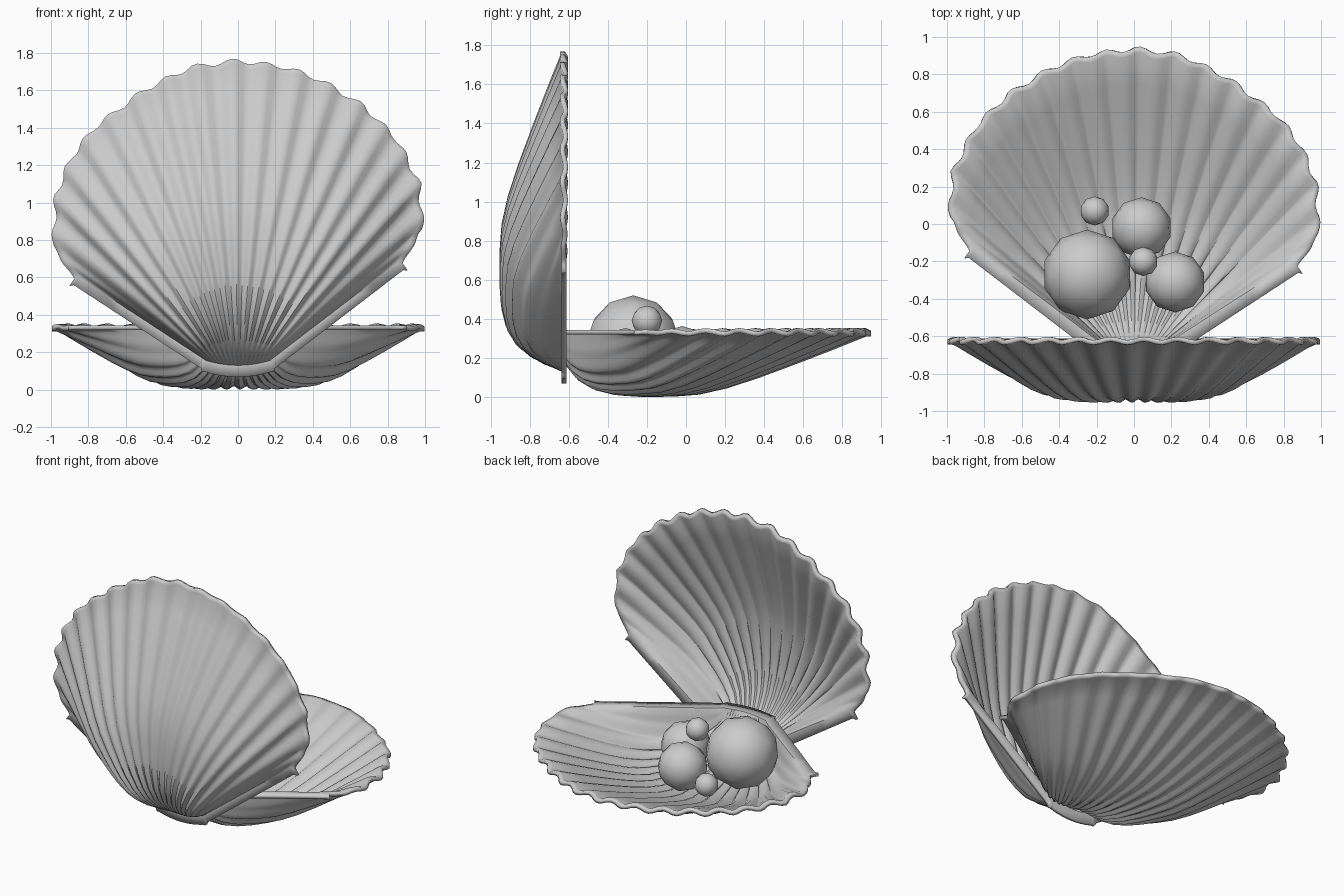
import bpy, math
from mathutils import Vector

if "Cube" in bpy.data.objects:
    bpy.data.objects.remove(bpy.data.objects["Cube"])

# Scalloped outer arc of one valve (x across, v away from the hinge)
ARC = [(-.85, .60), (-.965, .76), (-.95, 1.04), (-.87, 1.23), (-.75, 1.385), (-.49, 1.58),
       (-.25, 1.70), (0, 1.735), (.25, 1.70), (.44, 1.63), (.66, 1.495), (.83, 1.325),
       (.945, 1.1), (.965, .86), (.855, .68)]
# Depth of the bowl from hinge (t=0) to lip (t=1)
DEPTH = [(0, 0), (.025, .09), (.06, .165), (.11, .235), (.17, .28), (.24, .303), (.31, .31),
         (.39, .308), (.47, .298), (.56, .265), (.66, .212), (.78, .14), (.9, .065), (1, 0)]
RIBS, COLS = 19, 114
RIM = .025
ARC = [Vector(p) for p in ARC]


def arc_point(f):
    """Point at fraction f of the arc length."""
    seg = [(b - a).length for a, b in zip(ARC, ARC[1:])]
    d = f * sum(seg)
    for k, l in enumerate(seg):
        if d <= l or k == len(seg) - 1:
            return ARC[k].lerp(ARC[k + 1], min(d / l, 1))
        d -= l


def valve(name, place):
    """Ribbed bowl with a flat flange; place maps (x, v, depth) to the world."""
    rows = []
    last = len(DEPTH) - 1
    for j in range(-1, last + 2):
        t, depth = DEPTH[min(max(j, 0), last)]
        row = []
        for i in range(-1, COLS + 2):
            s = 2 * min(max(i, 0), COLS) / COLS - 1
            side = -1 if i < 0 else 1 if i > COLS else 0
            wave = math.cos(math.pi * RIBS * s) * (1 - abs(s) ** 10)
            outer = arc_point((s + 1) / 2)
            out = (outer - Vector((0, .8))).normalized()
            outer = outer + out * .013 * wave
            p = Vector((.17 * s, .13 + .025 * s * s)).lerp(outer, t)
            w = RIM + depth * (1 - abs(s) ** 5) + .009 * wave * min(1, t * 9)
            # flange around the bowl
            if j < 0:
                p += Vector((.02 * side, -.062))
            elif j > last:
                p += out * .025
            if side and j >= 0:
                p += Vector((.57 * side, -.82)) * .05
            row.append(place(p.x, p.y, w))
        rows.append(row)
    n = len(rows[0])
    verts = [v for r in rows for v in r]
    faces = [(a, a + 1, a + n + 1, a + n)
             for j in range(len(rows) - 1) for a in range(j * n, j * n + n - 1)]
    me = bpy.data.meshes.new(name)
    me.from_pydata(verts, [], faces)
    ob = bpy.data.objects.new(name, me)
    bpy.context.collection.objects.link(ob)
    sol = ob.modifiers.new("thickness", 'SOLIDIFY')
    sol.thickness = RIM
    sol.offset = -1
    finish(ob)


def finish(ob):
    bpy.ops.object.select_all(action='DESELECT')
    ob.select_set(True)
    bpy.context.view_layer.objects.active = ob
    bpy.ops.object.shade_smooth_by_angle(angle=math.radians(45))


# Upright and lying halves of the shell
valve("upper_shell", lambda x, v, w: (x, -.612 - w, v))
valve("lower_shell", lambda x, v, w: (-x, v - .82, .344 - w))

# Pearls resting in the lower half
PEARLS = [(-.25, -.27, .28, .24), (.04, -.02, .20, .163), (.22, -.31, .19, .163),
          (.05, -.20, .39, .078), (-.21, .07, .17, .078)]
for k, (x, y, z, r) in enumerate(PEARLS):
    bpy.ops.mesh.primitive_ico_sphere_add(subdivisions=2, radius=r, location=(x, y, z))
    bpy.context.object.name = f"pearl_{k + 1}"
    finish(bpy.context.object)
